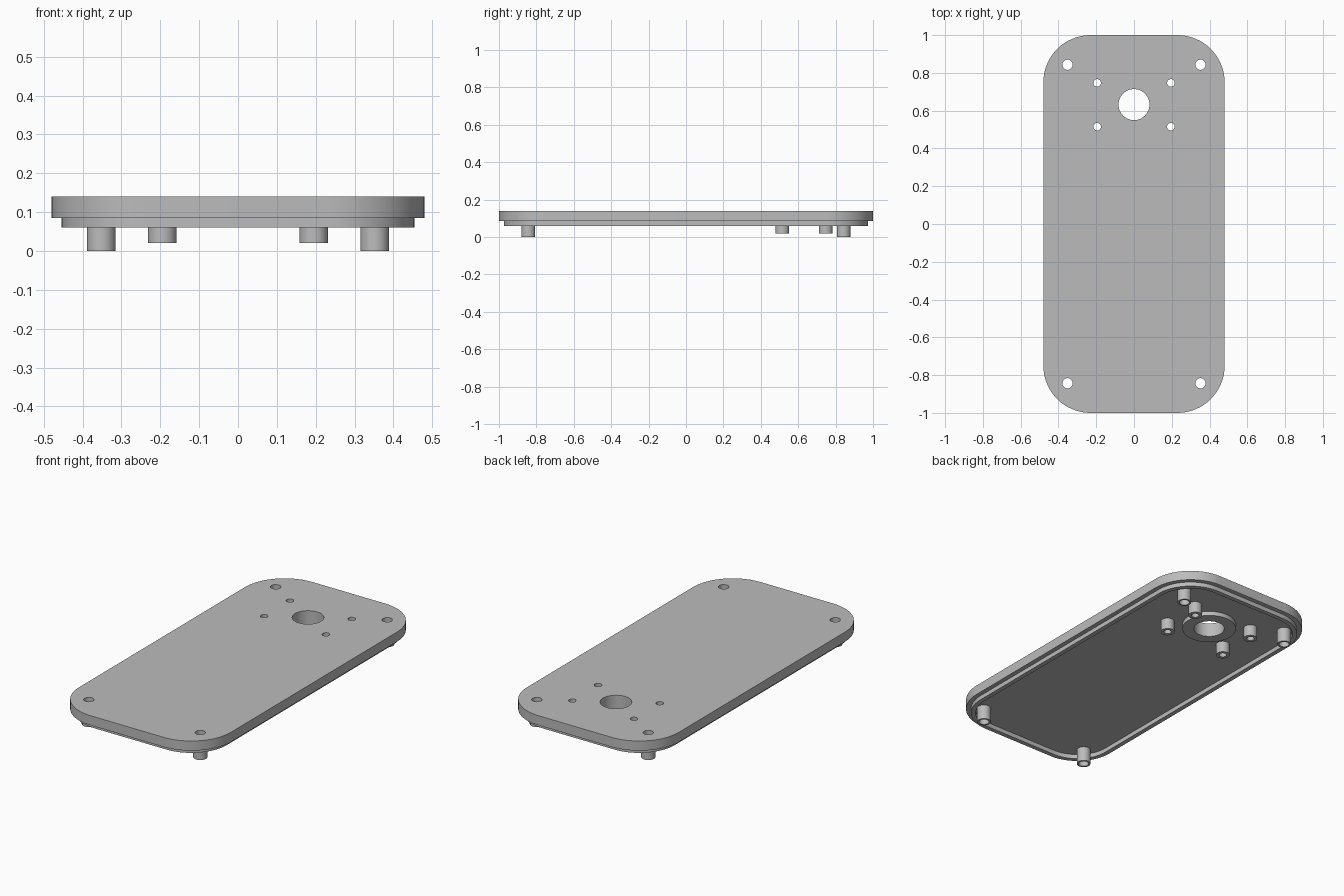
import bpy, bmesh
from math import pi, cos, sin

if "Cube" in bpy.data.objects:
    bpy.data.objects.remove(bpy.data.objects["Cube"])

grey = bpy.data.materials.new("plain_grey")
grey.use_nodes = True
colour = (0.5, 0.5, 0.5, 1)
grey.diffuse_color = colour
grey.node_tree.nodes["Principled BSDF"].inputs["Base Color"].default_value = colour


def circle(x, y, r, n=32):
    return [(x + r * cos(2 * pi * i / n), y + r * sin(2 * pi * i / n)) for i in range(n)]


def rounded_rect(hx, hy, r, n=16):
    points = []
    for q, (sx, sy) in enumerate([(1, 1), (-1, 1), (-1, -1), (1, -1)]):
        for i in range(n + 1):
            a = (q + i / n) * pi / 2
            points.append((sx * (hx - r) + r * cos(a), sy * (hy - r) + r * sin(a)))
    return points


def prism(name, z0, z1, outline, *holes):
    """Extrude an outline, with any holes left open, from z0 to z1."""
    bm = bmesh.new()
    edges = []
    for loop in (outline, *holes):
        vs = [bm.verts.new((x, y, z0)) for x, y in loop]
        edges += [bm.edges.new((a, b)) for a, b in zip(vs, vs[1:] + vs[:1])]
    bmesh.ops.triangle_fill(bm, use_beauty=True, use_dissolve=False, edges=edges)
    new = bmesh.ops.extrude_face_region(bm, geom=bm.faces[:], use_keep_orig=True)["geom"]
    top = [g for g in new if isinstance(g, bmesh.types.BMVert)]
    bmesh.ops.translate(bm, verts=top, vec=(0, 0, z1 - z0))
    bmesh.ops.recalc_face_normals(bm, faces=bm.faces[:])
    mesh = bpy.data.meshes.new(name)
    bm.to_mesh(mesh)
    bm.free()
    mesh.materials.append(grey)
    obj = bpy.data.objects.new(name, mesh)
    bpy.context.collection.objects.link(obj)
    bpy.ops.object.select_all(action="DESELECT")
    obj.select_set(True)
    bpy.context.view_layer.objects.active = obj
    bpy.ops.object.shade_smooth_by_angle()
    return obj


top_z, ledge_z, lip_z = 0.14, 0.085, 0.06
post_r = 0.037
opening = (0, 0.632)

# Posts: x, y, hole radius, foot height
posts = {}
for side, s in (("left", 1), ("right", -1)):
    posts["front_corner_post_" + side] = (s * 0.352, -0.843, 0.027, 0)
    posts["back_corner_post_" + side] = (s * 0.352, 0.843, 0.027, 0)
    posts["front_inner_post_" + side] = (s * 0.195, 0.515, 0.02, 0.02)
    posts["back_inner_post_" + side] = (s * 0.195, 0.747, 0.02, 0.02)

# Cover plate with the large opening and screw holes
holes = [circle(x, y, r) for x, y, r, z in posts.values()]
prism("cover_plate", ledge_z, top_z, rounded_rect(0.48, 1, 0.25),
      circle(*opening, 0.082, 64), *holes)

# Thin lip under the plate, set in from the edge
prism("lip", lip_z, ledge_z, rounded_rect(0.454, 0.974, 0.224),
      rounded_rect(0.428, 0.948, 0.198))

# Raised collar around the opening
prism("opening_collar", lip_z, ledge_z, circle(*opening, 0.145, 64),
      circle(*opening, 0.082, 64))

# Hollow screw posts
for name, (x, y, r, foot) in posts.items():
    prism(name, foot, ledge_z, circle(x, y, post_r), circle(x, y, r))
